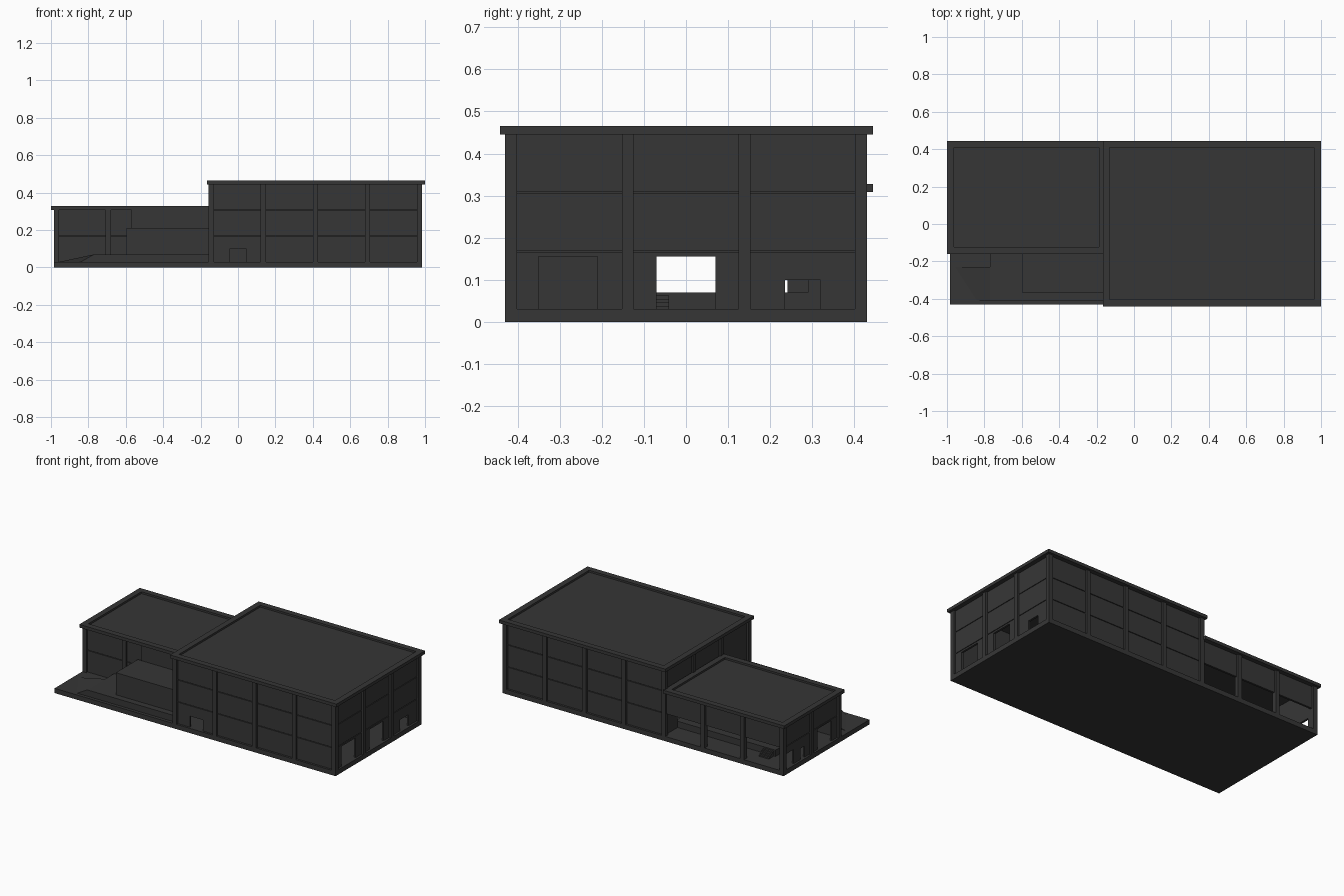
import bpy, bmesh

if "Cube" in bpy.data.objects:
    bpy.data.objects.remove(bpy.data.objects["Cube"])

mat = bpy.data.materials.new("dark_grey")
mat.diffuse_color = (0.037, 0.037, 0.037, 1)
mat.use_nodes = True
mat.node_tree.nodes["Principled BSDF"].inputs["Base Color"].default_value = mat.diffuse_color


def finish(name, bm):
    bmesh.ops.recalc_face_normals(bm, faces=bm.faces)
    me = bpy.data.meshes.new(name)
    bm.to_mesh(me)
    bm.free()
    me.materials.append(mat)
    ob = bpy.data.objects.new(name, me)
    bpy.context.collection.objects.link(ob)
    return ob


def add_box(bm, x0, x1, y0, y1, z0, z1):
    for v in bmesh.ops.create_cube(bm, size=1)["verts"]:
        v.co = (x1 if v.co.x > 0 else x0, y1 if v.co.y > 0 else y0, z1 if v.co.z > 0 else z0)


def boxes(name, *items):
    bm = bmesh.new()
    for b in items:
        add_box(bm, *b)
    return finish(name, bm)


def wall(name, axis, outer, inner, u0, u1, z0, z1, holes=(), seams=()):
    """Wall along axis; holes = (u0, u1, z0, z1); seams = heights of shallow grooves outside."""
    rows, z = [], z0
    for s in seams:
        rows.append((z, s - 0.002, outer))
        rows.append((s - 0.002, s + 0.002, inner + (outer - inner) * 0.25))
        z = s + 0.002
    rows.append((z, z1, outer))
    out = []
    for lo, hi, face in rows:
        u = u0
        cells = []
        for a, b, h0, h1 in sorted(holes):
            if h1 <= lo or h0 >= hi:
                continue
            cells += [(u, a, lo, hi), (a, b, lo, h0), (a, b, h1, hi)]
            u = b
        cells.append((u, u1, lo, hi))
        d0, d1 = min(face, inner), max(face, inner)
        for a, b, p, q in cells:
            if b - a > 1e-4 and q - p > 1e-4:
                out.append((a, b, d0, d1, p, q) if axis == "x" else (d0, d1, a, b, p, q))
    return boxes(name, *out)


def roof(name, x0, x1, y0, y1, z0, z1):
    """Overhanging slab with an inset, slightly sunken centre."""
    bm = bmesh.new()
    add_box(bm, x0, x1, y0, y1, z0, z1)
    bm.normal_update()
    top = max(bm.faces, key=lambda f: f.calc_center_median().z)
    bmesh.ops.inset_region(bm, faces=[top], thickness=0.037, use_even_offset=True)
    ext = bmesh.ops.extrude_face_region(bm, geom=[top])
    for v in [g for g in ext["geom"] if isinstance(g, bmesh.types.BMVert)]:
        v.co.z -= 0.012
    if top.is_valid:
        bm.faces.remove(top)
    return finish(name, bm)


def stairs(name, x, y, along_x, width, n=4, run=0.013):
    """Steps from the dock down to the floor level, running along x or y."""
    out = []
    for i in range(n):
        top = 0.03 + 0.04 * (n - i) / (n + 1)
        if along_x:
            out.append((x + i * run, x + (i + 1) * run, y, y + width, F, top))
        else:
            out.append((x, x + width, y + i * run, y + (i + 1) * run, F, top))
    boxes(name, *out)


F = 0.03                      # floor level
P = 0.028                     # column width
R, T = 0.013, 0.026           # wall recess, inner face
LOW, HIGH = 0.168, 0.308      # panel joints
MX = [-0.157, 0.1215, 0.40, 0.6785, 0.957]
YS = [-0.43, -0.1525, 0.125, 0.402]
AX = [-0.985, -0.708, -0.431]

# Ground slab
boxes("base_slab", (-0.985, 0.985, -0.43, 0.43, 0, F))

# Columns of the tall hall and the low annex
boxes("hall_columns",
      *[(x, x + P, y, y + P, F, 0.447) for x in MX for y in (YS[0], YS[3])],
      *[(x, x + P, y, y + P, F, 0.447) for x in (MX[0], MX[4]) for y in YS[1:3]])
boxes("annex_columns",
      *[(x, x + P, y, y + P, F, 0.312) for x in AX[:2] for y in (YS[1], YS[3])],
      (AX[2], AX[2] + P, YS[3], YS[3] + P, F, 0.312),
      (AX[0], AX[0] + P, YS[2], YS[2] + P, F, 0.312))

# Hall walls
wall("hall_front_wall", "x", -0.43 + R, -0.43 + T, -0.14, 0.97, F, 0.446,
     [(-0.045, 0.045, F, 0.10)], [LOW, HIGH])
wall("hall_back_wall", "x", 0.43 - R, 0.43 - T, -0.14, 0.97, F, 0.446, (), [LOW, HIGH])
wall("hall_right_wall", "y", 0.985 - R, 0.985 - T, -0.416, 0.416, F, 0.446,
     [(-0.35, -0.21, F, 0.155), (-0.07, 0.07, F, 0.155), (0.235, 0.32, F, 0.10)],
     [LOW, HIGH])
wall("hall_left_wall", "y", -0.157 + R, -0.157 + T, -0.416, 0.416, F, 0.446,
     [(-0.07, 0.07, F, 0.158), (0.20, 0.29, F, 0.12)])

# Annex walls, with the lower back bays left open
wall("annex_front_wall", "x", -0.1525 + R, -0.1525 + T, -0.97, -0.15, F, 0.311,
     [(-0.665, -0.62, 0.07, 0.145)], [LOW])
boxes("annex_front_door", (-0.665, -0.62, -0.134, -0.128, 0.07, 0.145))
boxes("annex_front_panel", (-0.570, -0.157, -0.1525, -0.1395, F, 0.311))
wall("annex_left_wall", "y", -0.985 + R, -0.985 + T, -0.14, 0.416, F, 0.311,
     [(-0.07, 0.07, F, 0.158), (0.20, 0.241, F, 0.10), (0.31, 0.38, F, 0.12)], [LOW])
wall("annex_back_upper_wall", "x", 0.43 - R, 0.43 - T, -0.97, -0.15, LOW, 0.311)

# Roofs
roof("hall_roof", -0.167, 1.0, -0.442, 0.445, 0.445, 0.465)
roof("annex_roof", -1.0, -0.150, -0.160, 0.445, 0.308, 0.328)

# Inside loading dock and its steps
boxes("inner_dock", (-0.83, -0.13, -0.127, 0.29, F, 0.07))
stairs("hall_steps", -0.13, -0.07, True, 0.03)
stairs("annex_steps", -0.82, 0.29, False, 0.07)

# Outside dock with the entry block on it
boxes("outer_dock", (-0.77, -0.150, -0.41, -0.14, F, 0.07))
boxes("entry_block", (-0.597, -0.150, -0.37, -0.15, 0.07, 0.21))

# Ramp with a slanted foot up to the outer dock
bm = bmesh.new()
pts = [(-0.957, -0.23, F), (-0.84, -0.41, F), (-0.77, -0.41, F), (-0.77, -0.23, F),
       (-0.77, -0.41, 0.07), (-0.77, -0.23, 0.07)]
v = [bm.verts.new(p) for p in pts]
for f in ((0, 1, 4, 5), (0, 3, 2, 1), (1, 2, 4), (0, 5, 3), (2, 3, 5, 4)):
    bm.faces.new([v[i] for i in f])
finish("ramp", bm)
